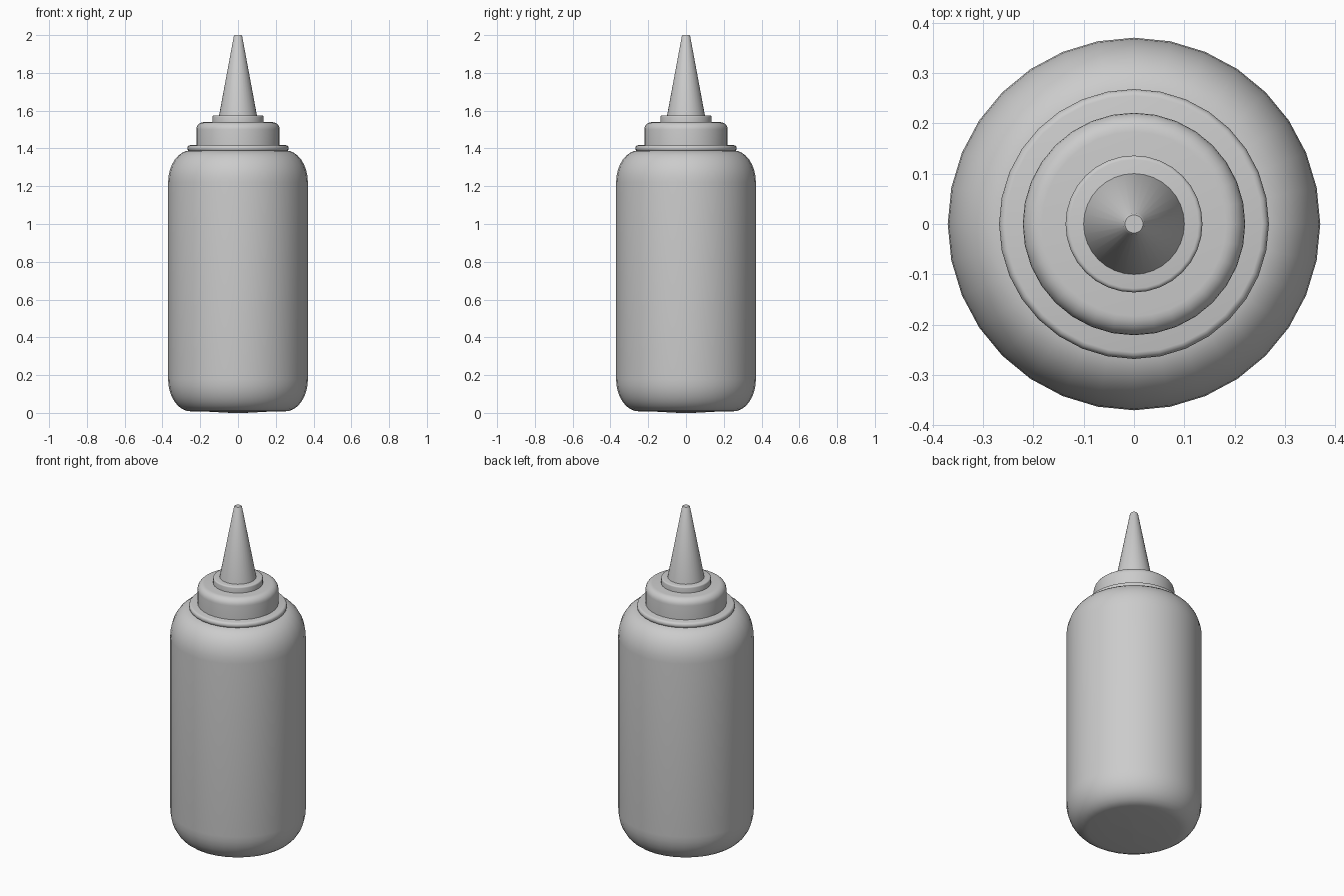
import bpy, bmesh
from math import sin, cos, pi, radians

if "Cube" in bpy.data.objects:
    bpy.data.objects.remove(bpy.data.objects["Cube"])


def arc(cr, cz, a, b, start, end, n=8):
    """Points (radius, z) along an elliptical corner, angles in degrees."""
    angles = [radians(start + (end - start) * i / n) for i in range(n + 1)]
    return [(cr + a * cos(t), cz + b * sin(t)) for t in angles]


def lathe(name, profile, sides=32, sharp=35):
    """Spin a bottom-to-top profile round z; both ends close on the axis."""
    bm = bmesh.new()
    rings = []
    for r, z in profile:
        if r < 1e-6:
            rings.append([bm.verts.new((0, 0, z))] * sides)
        else:
            rings.append([bm.verts.new((r * cos(2 * pi * i / sides),
                                        r * sin(2 * pi * i / sides), z))
                          for i in range(sides)])
    for low, high in zip(rings, rings[1:]):
        for i in range(sides):
            j = (i + 1) % sides
            corners = dict.fromkeys((low[i], low[j], high[j], high[i]))
            bm.faces.new(list(corners))
    bmesh.ops.recalc_face_normals(bm, faces=bm.faces)
    mesh = bpy.data.meshes.new(name)
    bm.to_mesh(mesh)
    bm.free()
    obj = bpy.data.objects.new(name, mesh)
    bpy.context.collection.objects.link(obj)
    bpy.ops.object.select_all(action='DESELECT')
    obj.select_set(True)
    bpy.context.view_layer.objects.active = obj
    bpy.ops.object.shade_smooth_by_angle(angle=radians(sharp))
    return obj


# Bottle body: soft lower and upper corners, slightly convex base
lathe("bottle_body",
      [(0, 0), (0.04, 0), (0.15, 0.006)]
      + arc(0.25, 0.178, 0.12, 0.17, -90, 0)
      + arc(0.25, 1.22, 0.12, 0.17, 0, 90)
      + [(0, 1.39)])

# Cap: thin flange, rounded collar and small disc under the nozzle
lathe("cap_flange",
      [(0, 1.385), (0.255, 1.385)]
      + arc(0.255, 1.401, 0.013, 0.016, -90, 90, 6)
      + [(0, 1.417)])
lathe("cap_collar",
      [(0, 1.41), (0.221, 1.41)]
      + arc(0.183, 1.50, 0.038, 0.039, 0, 90, 6)
      + [(0, 1.539)])
lathe("nozzle_disc",
      [(0, 1.53), (0.136, 1.53)]
      + arc(0.128, 1.567, 0.008, 0.008, 0, 90, 3)
      + [(0, 1.575)])

# Nozzle: long tapered cone with a blunt tip
lathe("nozzle", [(0, 1.57), (0.101, 1.57), (0.022, 1.995), (0.018, 2.0), (0, 2.0)])
